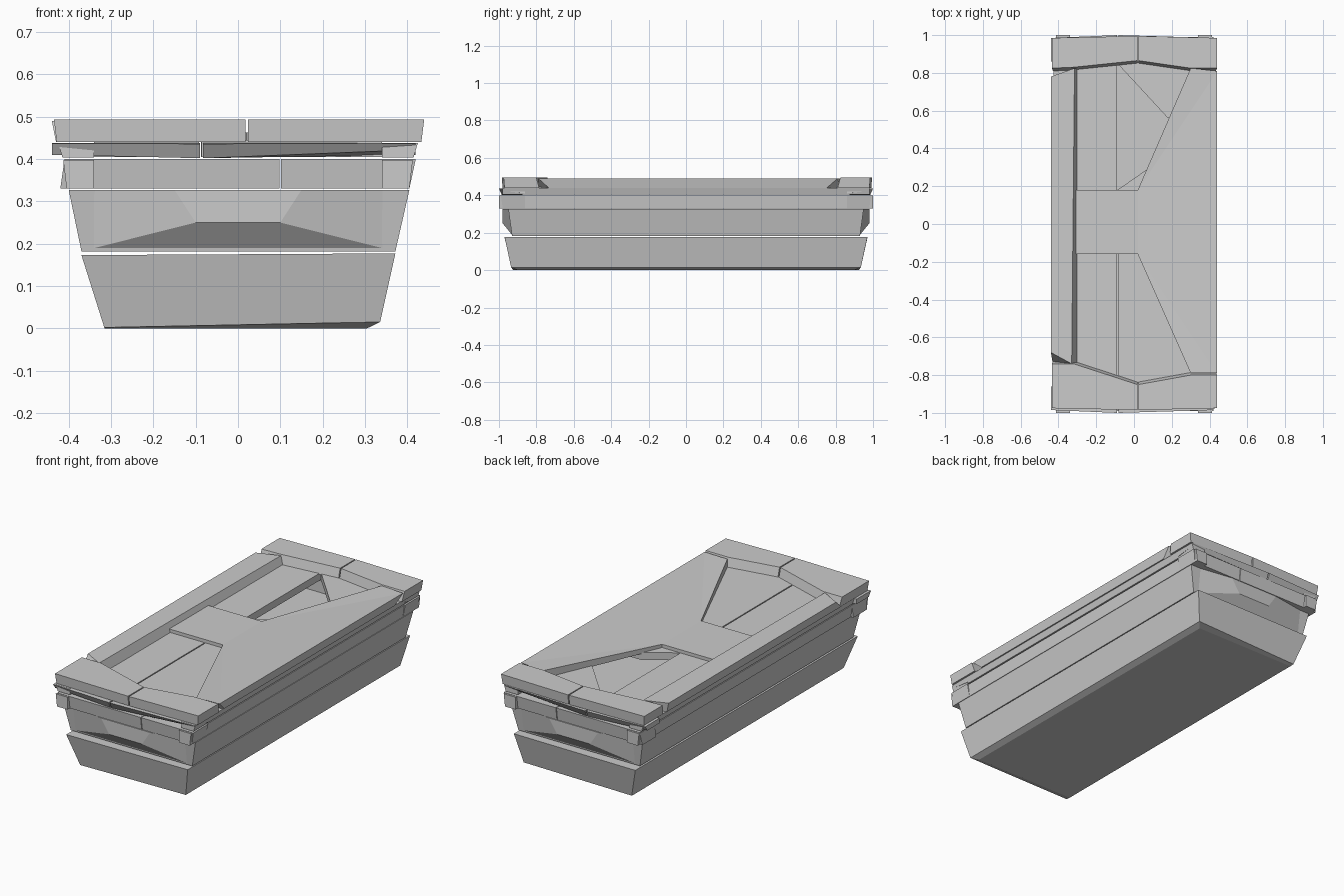
import bpy, bmesh

if "Cube" in bpy.data.objects:
    bpy.data.objects.remove(bpy.data.objects["Cube"])


def loft(name, low, high, z0=0.0, z1=0.0):
    """Closed flat-faced solid between two matching outlines (points xy or xyz)."""
    bm = bmesh.new()
    rings = []
    for pts, z in ((low, z0), (high, z1)):
        rings.append([bm.verts.new(p if len(p) == 3 else (p[0], p[1], z)) for p in pts])
    a, b = rings
    n = len(a)
    caps = [bm.faces.new(a), bm.faces.new(b)]
    for i in range(n):
        j = (i + 1) % n
        bm.faces.new((a[i], a[j], b[j], b[i]))
    bmesh.ops.triangulate(bm, faces=[f for f in caps if n > 4])
    bmesh.ops.recalc_face_normals(bm, faces=bm.faces)
    me = bpy.data.meshes.new(name)
    bm.to_mesh(me)
    bm.free()
    ob = bpy.data.objects.new(name, me)
    bpy.context.collection.objects.link(ob)
    return ob


def rect(x0, x1, y0, y1):
    return [(x0, y0), (x1, y0), (x1, y1), (x0, y1)]


# Lowest tapered box, with a chamfer along its right foot
loft("bottom_foot", rect(-.315, .305, -.90, .90),
     [(-.316, -.925, .002), (.336, -.935, .015), (.336, .935, .015), (-.316, .925, .002)])
loft("bottom_box",
     [(-.316, -.925, .002), (.336, -.935, .015), (.336, .935, .015), (-.316, .925, .002)],
     [(-.37, -.97, .173), (.372, -.97, .177), (.372, .97, .177), (-.37, .97, .173)])

# Middle body: plain tapered core plus a faceted bulge on each end
loft("middle_body", rect(-.37, .372, -.93, .93), rect(-.40, .405, -.95, .95), .182, .327)
for s, side in ((-1, "front"), (1, "back")):
    loft(side + "_bulge",
         [(-.37, s * .925, .182), (.372, s * .925, .182),
          (.10, s * .98, .25), (-.10, s * .98, .25)],
         [(-.40, s * .94, .327), (.405, s * .94, .327),
          (.15, s * .98, .327), (-.15, s * .98, .327)])

    # Third course of end planks, split off centre
    for name, x0, x1, t0, t1 in (("left", -.42, .098, -.41, .098),
                                 ("right", .102, .405, .102, .42)):
        loft(f"{side}_lower_plank_{name}",
             rect(x0, x1, s * .86, s * .98), rect(t0, t1, s * .86, s * .99), .33, .40)

    # Fourth course: wedge planks that meet proud of the middle
    for name, xa, xb, za in (("left", -.44, -.09, .42), ("right", .42, -.083, .432)):
        loft(f"{side}_upper_plank_{name}",
             [(xa, s * .86, .41), (xb, s * .86, .403), (xb, s * .985, .402), (xa, s * .965, za - .01)],
             [(xa, s * .86, .438), (xb, s * .86, .438), (xb, s * 1.0, .436), (xa, s * .985, .437)])

# Long side planks of the third and fourth courses
for s, side in ((-1, "left"), (1, "right")):
    loft(side + "_lower_plank", rect(s * .34, s * .405, -1, 1),
         rect(s * .34, s * .413, -1, 1), .33, .398)
    loft(side + "_upper_plank", rect(s * .34, s * .415, -.98, .98),
         rect(s * .34, s * .425, -.98, .98), .404, .438)

# End caps of the lid, each in two halves with a narrow split
for side, edge, mid_out, inner in (
        ("front", -.975, -.985, (-.74, -.74, -.85, -.80, -.80)),
        ("back", .985, .995, (.825, .83, .865, .825, .825))):
    a, b, c, d, e = inner
    o = .015 if side == "front" else -.015
    left = [(-.435, edge), (.018, mid_out), (.018, c), (-.32, b), (-.435, a)]
    right = [(.024, mid_out), (.44, edge), (.44, e), (.30, d), (.024, c)]
    for name, pts in (("left", left), ("right", right)):
        low = [(x * .985 if abs(x) > .4 else x, y + (o * .3 if i < 2 else o))
               for i, (x, y) in enumerate(pts)]
        loft(f"{side}_cap_{name}", low, pts, .44, .494)

# Left rim plank with a sloping inner edge
loft("left_rim", [(-.43, -.74), (-.30, -.74), (-.30, .82), (-.43, .78)],
     [(-.44, -.68), (-.33, -.74), (-.315, .825), (-.44, .78)], .44, .49)

# Right deck, sloping down to a narrow bridge across the lid
deck = [(.44, -.79, .49), (.30, -.79, .488), (.02, -.16, .463), (-.31, -.16, .463),
        (-.31, .18, .463), (.02, .18, .463), (.30, .825, .488), (.44, .81, .49)]
deck_low = [(x - (.01 if x > .4 else 0), y * (.93 if x > .4 else 1), .44) for x, y, z in deck]
loft("lid_deck", deck_low, deck)

# Recessed lid boards; the back right one is broken through
boards = {
    "left_board": rect(-.34, -.092, -.9, .9),
    "front_right_board": rect(-.086, .34, -.9, .16),
    "broken_board_outer": [(-.088, .85), (.18, .56), (.34, .56), (.34, .9), (-.088, .9)],
    "broken_board_inner": [(-.088, .18), (.07, .29), (.34, .29), (.34, .165), (-.088, .165)],
}
for name, pts in boards.items():
    loft(name, pts, pts, .405, .445)
